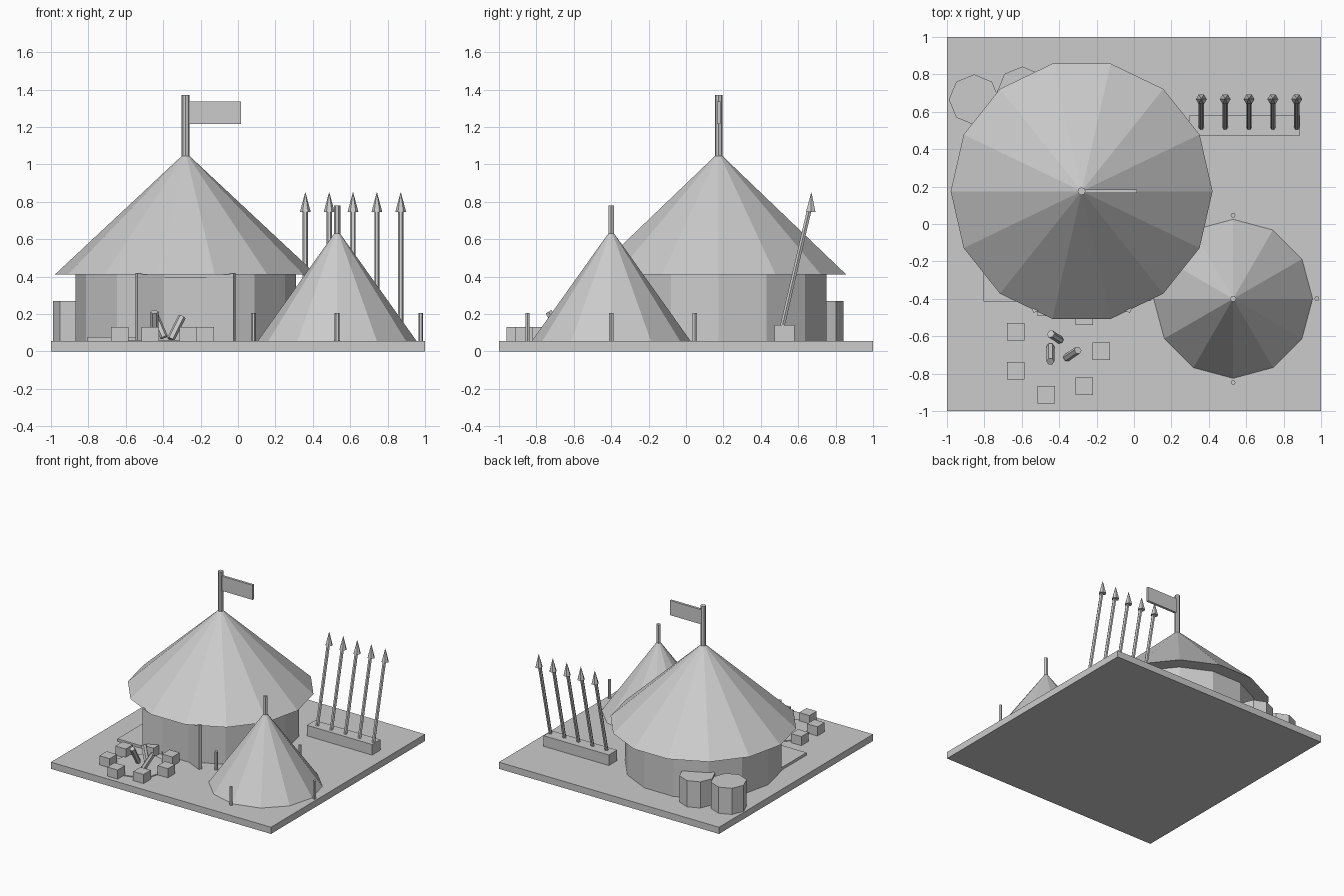
import bpy, bmesh, math
from mathutils import Vector, Matrix

if "Cube" in bpy.data.objects:
    bpy.data.objects.remove(bpy.data.objects["Cube"])


def finish(bm, name):
    bmesh.ops.recalc_face_normals(bm, faces=bm.faces[:])
    me = bpy.data.meshes.new(name)
    bm.to_mesh(me)
    bm.free()
    ob = bpy.data.objects.new(name, me)
    bpy.context.collection.objects.link(ob)
    return ob


def box(name, lo, hi):
    lo, hi = Vector(lo), Vector(hi)
    bm = bmesh.new()
    m = Matrix.Translation((lo + hi) / 2) @ Matrix.Diagonal((*(hi - lo), 1))
    bmesh.ops.create_cube(bm, size=1, matrix=m)
    return finish(bm, name)


def prism(name, a, b, r1, r2, n):
    """Flat-sided cylinder or cone from a to b; a corner points to local +x."""
    a, b = Vector(a), Vector(b)
    rot = Vector((0, 0, 1)).rotation_difference(b - a).to_matrix()
    bm = bmesh.new()
    rings = []
    for c, r in ((a, r1), (b, r2)):
        rings.append([bm.verts.new(c + rot @ Vector((r * math.cos(t), r * math.sin(t), 0)))
                      for t in (2 * math.pi * i / n for i in range(n))])
    for i in range(n):
        j = (i + 1) % n
        bm.faces.new((rings[0][i], rings[0][j], rings[1][j], rings[1][i]))
    bm.faces.new(rings[0])
    bm.faces.new(rings[1])
    return finish(bm, name)


def upright(name, x, y, z0, z1, r1, r2, n):
    return prism(name, (x, y, z0), (x, y, z1), r1, r2, n)


G = 0.055  # ground top
box("ground_slab", (-1, -1, 0), (1, 1, G))

# Large round tent with flag
TX, TY = -0.28, 0.175
upright("main_tent_wall", TX, TY, G, 0.41, 0.59, 0.59, 14)
upright("main_tent_roof", TX, TY, 0.41, 1.05, 0.70, 0.015, 14)
upright("flag_pole", TX, TY, 1.02, 1.37, 0.021, 0.021, 8)
box("flag", (TX + 0.01, TY - 0.01, 1.215), (0.017, TY + 0.01, 1.335))

# Doorway with opened flaps
box("door_panel", (-0.397, -0.412, G), (-0.16, -0.38, 0.395))
for side, label in ((-1, "left"), (1, "right")):
    flap = box("door_flap_" + label, (-0.08, -0.0125, G), (0.08, 0.0125, 0.416))
    flap.location = (TX + side * 0.19, -0.43, 0)
    flap.rotation_euler.z = -side * math.radians(25)

# Low mat beside the entrance
box("mat", (-0.805, -0.415, G), (-0.40, 0.05, 0.076))

# Barrels behind the tent
upright("barrel_1", -0.855, 0.665, G, 0.27, 0.135, 0.135, 8)
upright("barrel_2", -0.597, 0.707, G, 0.27, 0.135, 0.135, 8)

# Small conical tent with pegs
SX, SY = 0.53, -0.40
upright("small_tent", SX, SY, G, 0.635, 0.425, 0.012, 12)
upright("small_tent_pole", SX, SY, 0.60, 0.78, 0.017, 0.017, 6)
for i in range(4):
    t = i * math.pi / 2
    upright(f"tent_peg_{i+1}", SX + 0.447 * math.cos(t), SY + 0.447 * math.sin(t),
            G, 0.205, 0.013, 0.013, 6)

# Spear rack
box("spear_rack", (0.295, 0.473, G), (0.888, 0.58, 0.142))
for i in range(5):
    x = 0.36 + 0.1275 * i
    prism(f"spear_shaft_{i+1}", (x, 0.507, 0.10), (x, 0.66, 0.76), 0.014, 0.014, 6)
    prism(f"spear_head_{i+1}", (x, 0.667, 0.745), (x, 0.67, 0.85), 0.029, 0.001, 6)

# Fire pit: ash disc, ring of stones, leaning logs
FX, FY = -0.415, -0.68
upright("ash_disc", FX, FY, G, 0.062, 0.205, 0.205, 12)
for i in range(7):
    t = 2 * math.pi * i / 7
    x, y = FX + 0.24 * math.cos(t), FY + 0.24 * math.sin(t)
    box(f"fire_stone_{i+1}", (x - 0.047, y - 0.047, G), (x + 0.047, y + 0.047, 0.13))
logs = [((-0.447, -0.655, 0.075), (-0.447, -0.735, 0.212)),
        ((-0.36, -0.715, 0.065), (-0.30, -0.675, 0.185)),
        ((-0.395, -0.62, 0.075), (-0.445, -0.588, 0.19))]
for i, (a, b) in enumerate(logs):
    prism(f"log_{i+1}", a, b, 0.021, 0.021, 6)
